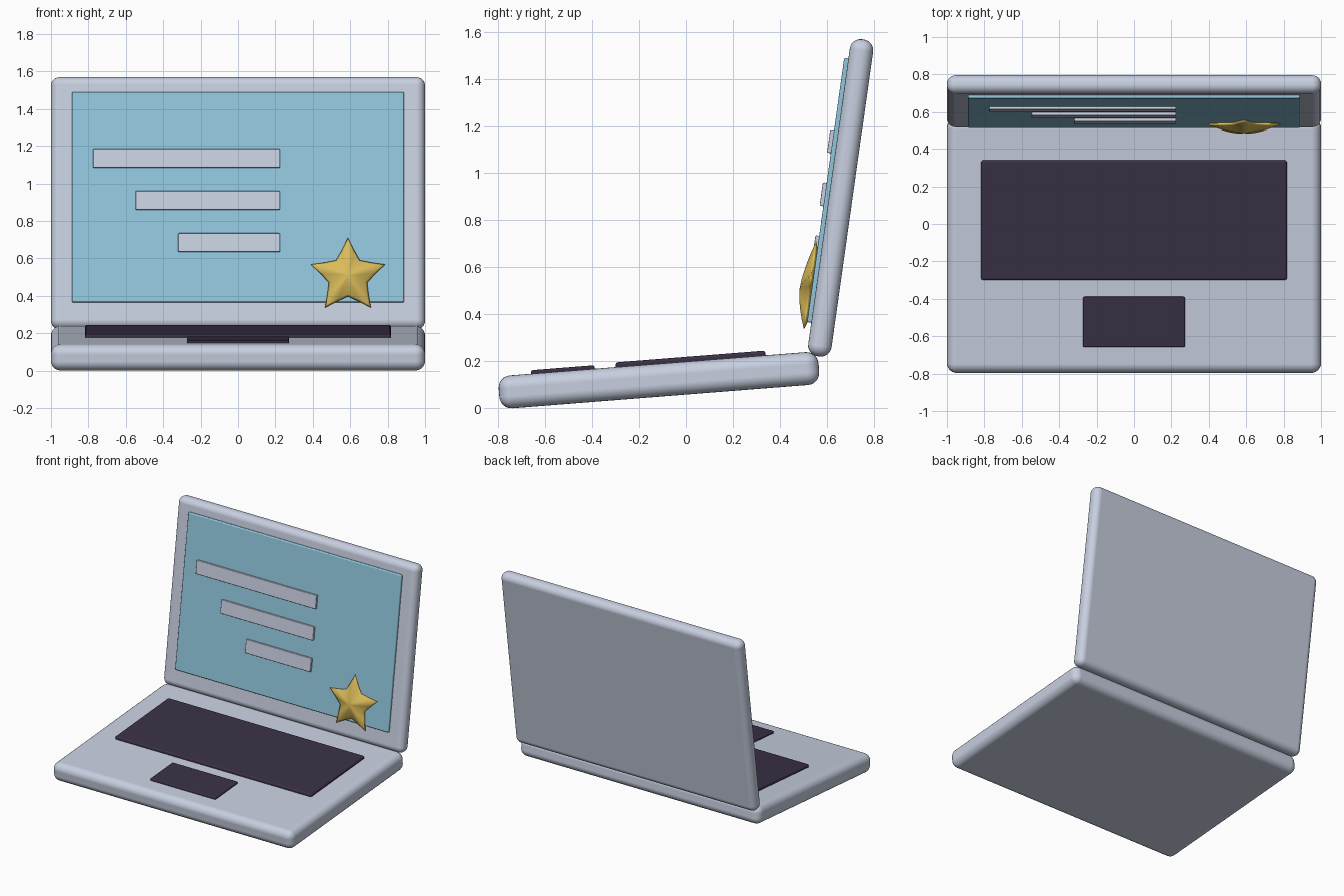
import bpy
import bmesh
import math
from mathutils import Matrix

cube = bpy.data.objects.get("Cube")
if cube:
    bpy.data.objects.remove(cube, do_unlink=True)


def material(name, rgb):
    mat = bpy.data.materials.new(name)
    mat.use_nodes = True
    colour = (*rgb, 1.0)
    mat.diffuse_color = colour
    mat.node_tree.nodes["Principled BSDF"].inputs["Base Color"].default_value = colour
    return mat


silver = material("silver", (0.57, 0.62, 0.74))
sky = material("screen blue", (0.28, 0.56, 0.71))
dark = material("dark plum", (0.042, 0.030, 0.062))
gold = material("gold", (0.70, 0.50, 0.10))

# Tilted frames of the two halves: parts are placed in these local spaces
BASE = Matrix.Translation((0, -0.115, 0.12)) @ Matrix.Rotation(math.radians(4.5), 4, "X")
LID = Matrix.Translation((0, 0.6575, 0.895)) @ Matrix.Rotation(math.radians(-8), 4, "X")


def add_object(name, bm, frame, mat):
    bmesh.ops.recalc_face_normals(bm, faces=bm.faces)
    for face in bm.faces:
        face.smooth = True
    mesh = bpy.data.meshes.new(name)
    bm.to_mesh(mesh)
    bm.free()
    mesh.materials.append(mat)
    obj = bpy.data.objects.new(name, mesh)
    obj.matrix_world = frame
    bpy.context.collection.objects.link(obj)
    return obj


def rounded_box(name, frame, centre, size, radius, mat, segments=6):
    bm = bmesh.new()
    bmesh.ops.create_cube(bm, size=1)
    bmesh.ops.scale(bm, vec=size, verts=bm.verts)
    bmesh.ops.translate(bm, vec=centre, verts=bm.verts)
    obj = add_object(name, bm, frame, mat)
    bevel = obj.modifiers.new("rounding", "BEVEL")
    bevel.width = radius
    bevel.segments = segments
    bevel.harden_normals = True
    return obj


def puffy_star(name, frame, centre, outer, inner, depth, mat):
    """Star swelling to the front and back, with a thin rim."""
    bm = bmesh.new()
    outline = []
    for i in range(10):
        r = outer if i % 2 == 0 else inner
        a = math.radians(90 + 36 * i)
        outline.append((r * math.cos(a), r * math.sin(a)))
    # Split each side in two for a gently curved edge
    points = []
    for i, (x, z) in enumerate(outline):
        nx, nz = outline[(i + 1) % 10]
        points += [(x, z), ((x + nx) * 0.49, (z + nz) * 0.49)]
    n = len(points)
    rim = [bm.verts.new((x, 0, z)) for x, z in points]
    for side in (-1, 1):
        ring = rim
        for s in (0.9, 0.75, 0.55, 0.35, 0.17):
            y = side * depth * (1 - s ** 1.6)
            new = [bm.verts.new((x * s, y, z * s)) for x, z in points]
            for i in range(n):
                j = (i + 1) % n
                bm.faces.new((ring[i], ring[j], new[j], new[i]))
            ring = new
        tip = bm.verts.new((0, side * depth, 0))
        for i in range(n):
            bm.faces.new((ring[i], ring[(i + 1) % n], tip))
    bmesh.ops.translate(bm, vec=centre, verts=bm.verts)
    return add_object(name, bm, frame, mat)


# Lower half: body, keyboard and trackpad
rounded_box("base", BASE, (0, 0, 0), (2.0, 1.364, 0.14), 0.052, silver)
rounded_box("keyboard", BASE, (0, 0.141, 0.073), (1.635, 0.64, 0.034), 0.012, dark, 3)
rounded_box("trackpad", BASE, (0, -0.404, 0.07), (0.545, 0.27, 0.03), 0.008, dark, 3)

# Upper half: lid and screen
rounded_box("lid", LID, (0, 0, 0), (2.0, 0.1, 1.361), 0.046, silver)
rounded_box("screen", LID, (0, -0.053, 0.025), (1.775, 0.03, 1.136), 0.008, sky, 3)

# Three bars on the screen, flush on their right-hand ends
for i, left in enumerate((-0.775, -0.548, -0.32)):
    right = 0.225
    z = 0.231 - 0.227 * i
    rounded_box(f"screen_bar_{i + 1}", LID, ((left + right) / 2, -0.074, z),
                (right - left, 0.02, 0.1), 0.005, silver, 2)

# Star ornament on the lower corner of the screen
puffy_star("star", LID, (0.588, -0.077, -0.406), 0.209, 0.108, 0.042, gold)
